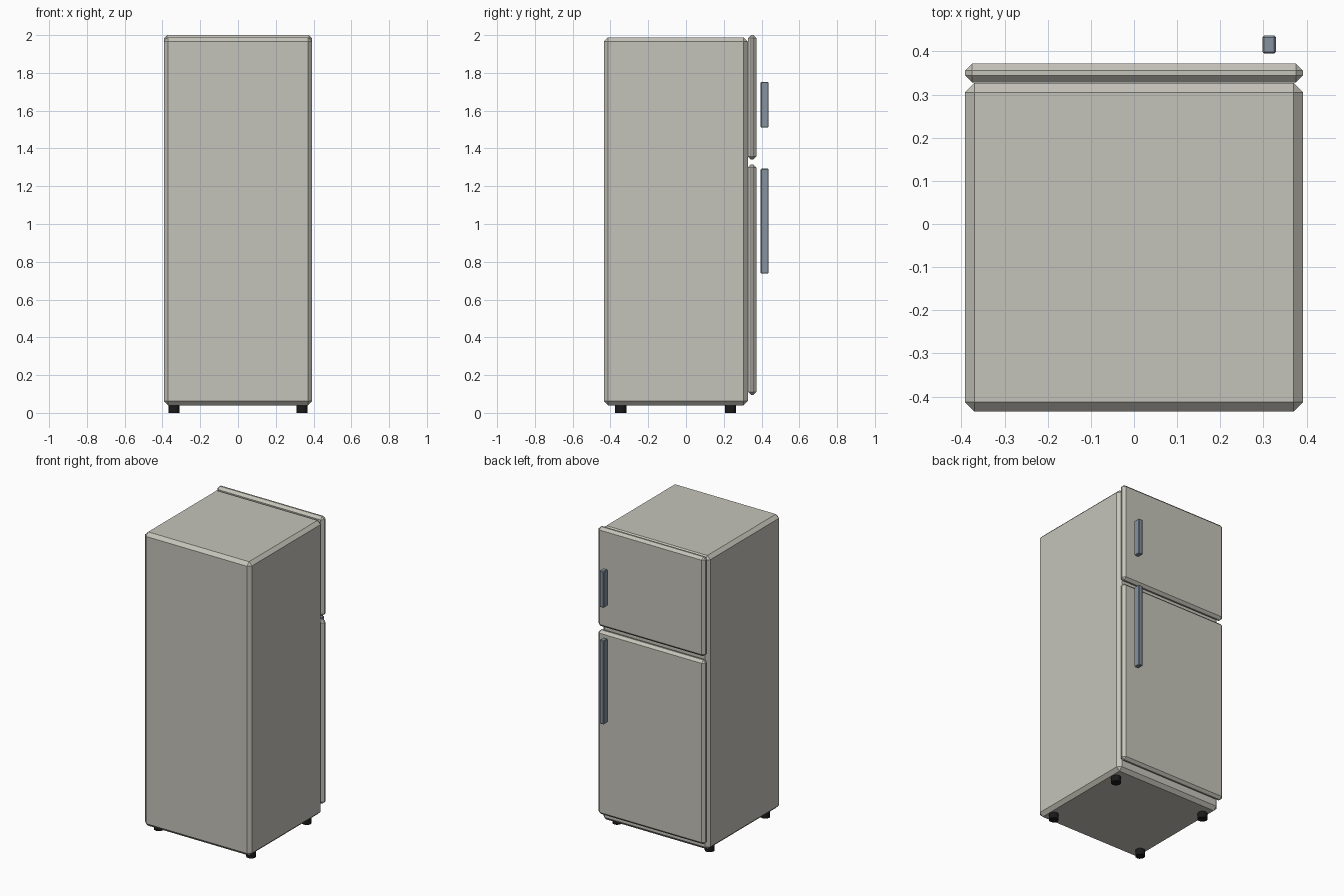
import bpy

if "Cube" in bpy.data.objects:
    bpy.data.objects.remove(bpy.data.objects["Cube"])


def material(name, color):
    m = bpy.data.materials.new(name)
    m.diffuse_color = color
    m.use_nodes = True
    m.node_tree.nodes["Principled BSDF"].inputs["Base Color"].default_value = m.diffuse_color
    return m


ENAMEL = material("warm_grey_enamel", (0.56, 0.55, 0.49, 1))
METAL = material("blue_grey_metal", (0.24, 0.29, 0.35, 1))
RUBBER = material("black_rubber", (0.01, 0.01, 0.01, 1))


def chamfered_box(name, lo, hi, chamfer, mat):
    """Box between two corners with single-segment chamfered edges."""
    bpy.ops.mesh.primitive_cube_add(size=1, location=[(a + b) / 2 for a, b in zip(lo, hi)])
    ob = bpy.context.object
    ob.name = name
    ob.scale = [b - a for a, b in zip(lo, hi)]
    bpy.ops.object.transform_apply(location=False, rotation=False, scale=True)
    bevel = ob.modifiers.new("chamfer", 'BEVEL')
    bevel.width = chamfer
    bevel.segments = 1
    ob.data.materials.append(mat)
    return ob


# Cabinet
chamfered_box("cabinet", (-0.392, -0.435, 0.04), (0.392, 0.327, 1.988), 0.022, ENAMEL)

# Doors and their handles: (prefix, door z range, handle z range)
for prefix, door, handle in (
    ("freezer", (1.341, 2.0), (1.51, 1.752)),
    ("fridge", (0.095, 1.316), (0.737, 1.293)),
):
    chamfered_box(prefix + "_door", (-0.392, 0.328, door[0]), (0.392, 0.372, door[1]), 0.0165, ENAMEL)
    chamfered_box(prefix + "_handle", (0.298, 0.395, handle[0]), (0.329, 0.437, handle[1]), 0.004, METAL)

# Feet
for side, x in (("left", -0.339), ("right", 0.339)):
    for end, y in (("front", -0.346), ("back", 0.236)):
        bpy.ops.mesh.primitive_cylinder_add(vertices=12, radius=0.03, depth=0.04, location=(x, y, 0.02))
        foot = bpy.context.object
        foot.name = f"{end}_{side}_foot"
        foot.data.materials.append(RUBBER)
